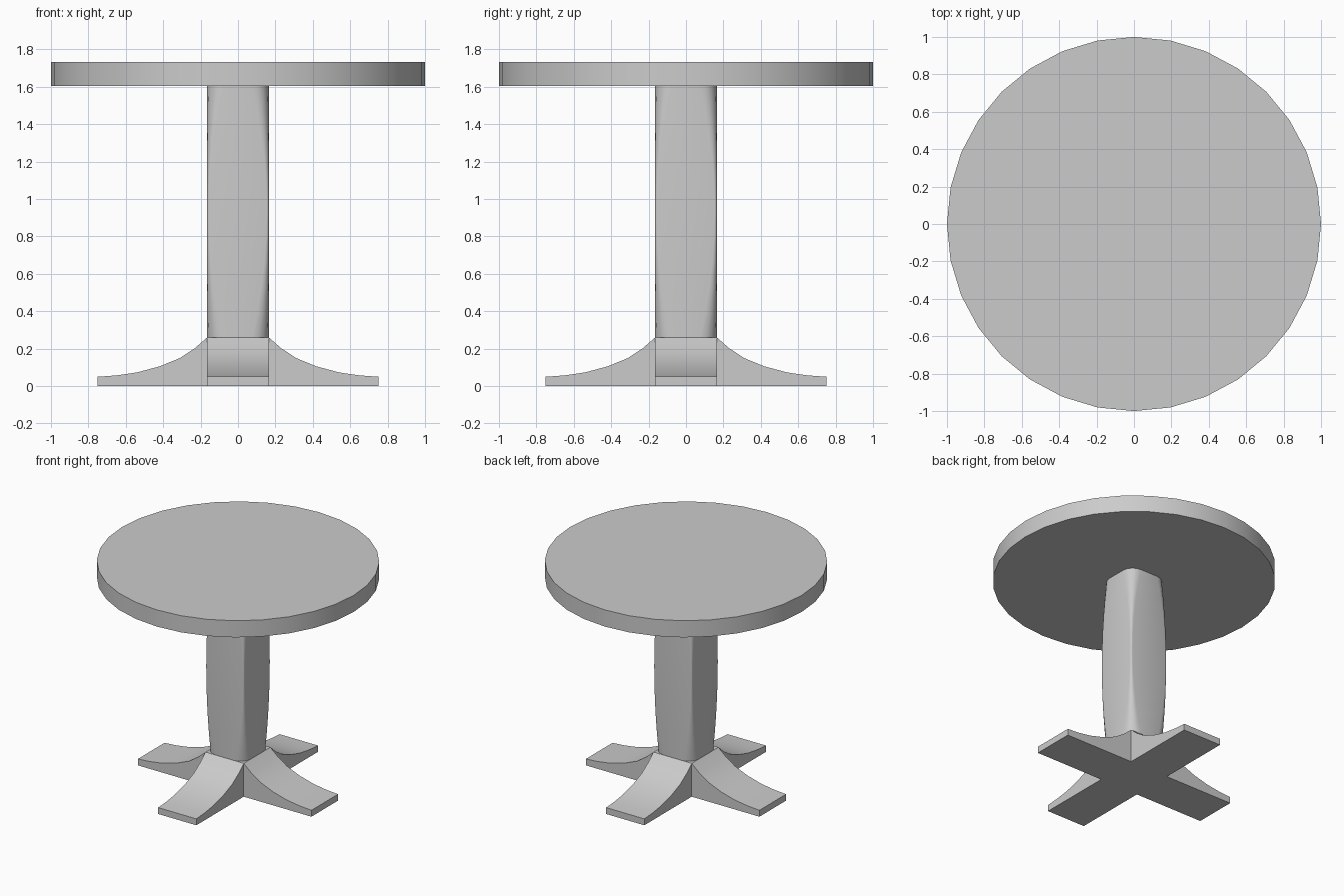
import bpy, bmesh, math

if "Cube" in bpy.data.objects:
    bpy.data.objects.remove(bpy.data.objects["Cube"])

HALF = 0.165   # half width of column and feet


def finish(name, bm, angle=35):
    bmesh.ops.remove_doubles(bm, verts=bm.verts, dist=0.0005)
    bmesh.ops.recalc_face_normals(bm, faces=bm.faces)
    me = bpy.data.meshes.new(name)
    bm.to_mesh(me)
    bm.free()
    ob = bpy.data.objects.new(name, me)
    bpy.context.collection.objects.link(ob)
    bpy.ops.object.select_all(action='DESELECT')
    ob.select_set(True)
    bpy.context.view_layer.objects.active = ob
    bpy.ops.object.shade_smooth_by_angle(angle=math.radians(angle))
    return ob


# Round table top
bpy.ops.mesh.primitive_cylinder_add(vertices=32, radius=1, depth=0.13, location=(0, 0, 1.668))
top = bpy.context.object
top.name = "table_top"
bpy.ops.object.shade_smooth_by_angle(angle=math.radians(35))


# Column: square section whose corners are rounder toward both ends
def rounded_square(r, z, segs=4):
    pts = []
    for q in range(4):
        a0 = q * math.pi / 2
        cx = (HALF - r) * (1 if q in (0, 3) else -1)
        cy = (HALF - r) * (1 if q in (0, 1) else -1)
        for s in range(segs + 1):
            a = a0 + s / segs * math.pi / 2
            pts.append((cx + r * math.cos(a), cy + r * math.sin(a), z))
    return pts


bm = bmesh.new()
Z0, Z1, N = 0.255, 1.605, 10
rings = []
for i in range(N + 1):
    t = i / N
    r = 0.012 + 0.078 * abs(2 * t - 1) ** 2
    rings.append([bm.verts.new(p) for p in rounded_square(r, Z0 + t * (Z1 - Z0))])
for a, b in zip(rings, rings[1:]):
    for j in range(len(a)):
        k = (j + 1) % len(a)
        bm.faces.new((a[j], a[k], b[k], b[j]))
bm.faces.new(rings[0])
bm.faces.new(rings[-1])
finish("column", bm)

# Cross base: four feet sweeping out from a square hub
profile = [(HALF, 0.26), (0.23, 0.203), (0.31, 0.15), (0.42, 0.105),
           (0.54, 0.073), (0.65, 0.057), (0.75, 0.05)]
bm = bmesh.new()
for q in range(4):
    c, s = round(math.cos(q * math.pi / 2)), round(math.sin(q * math.pi / 2))

    def vert(x, y, z):
        return bm.verts.new((c * x - s * y, s * x + c * y, z))

    cols = [[vert(x, y, z) for y, z in ((-HALF, 0), (-HALF, h), (HALF, h), (HALF, 0))]
            for x, h in profile]
    for a, b in zip(cols, cols[1:]):
        for j in range(4):
            k = (j + 1) % 4
            bm.faces.new((a[j], a[k], b[k], b[j]))
    bm.faces.new(cols[-1])
for z in (0, 0.26):
    bm.faces.new([bm.verts.new((x * HALF, y * HALF, z))
                  for x, y in ((-1, -1), (1, -1), (1, 1), (-1, 1))])
finish("cross_base", bm)
